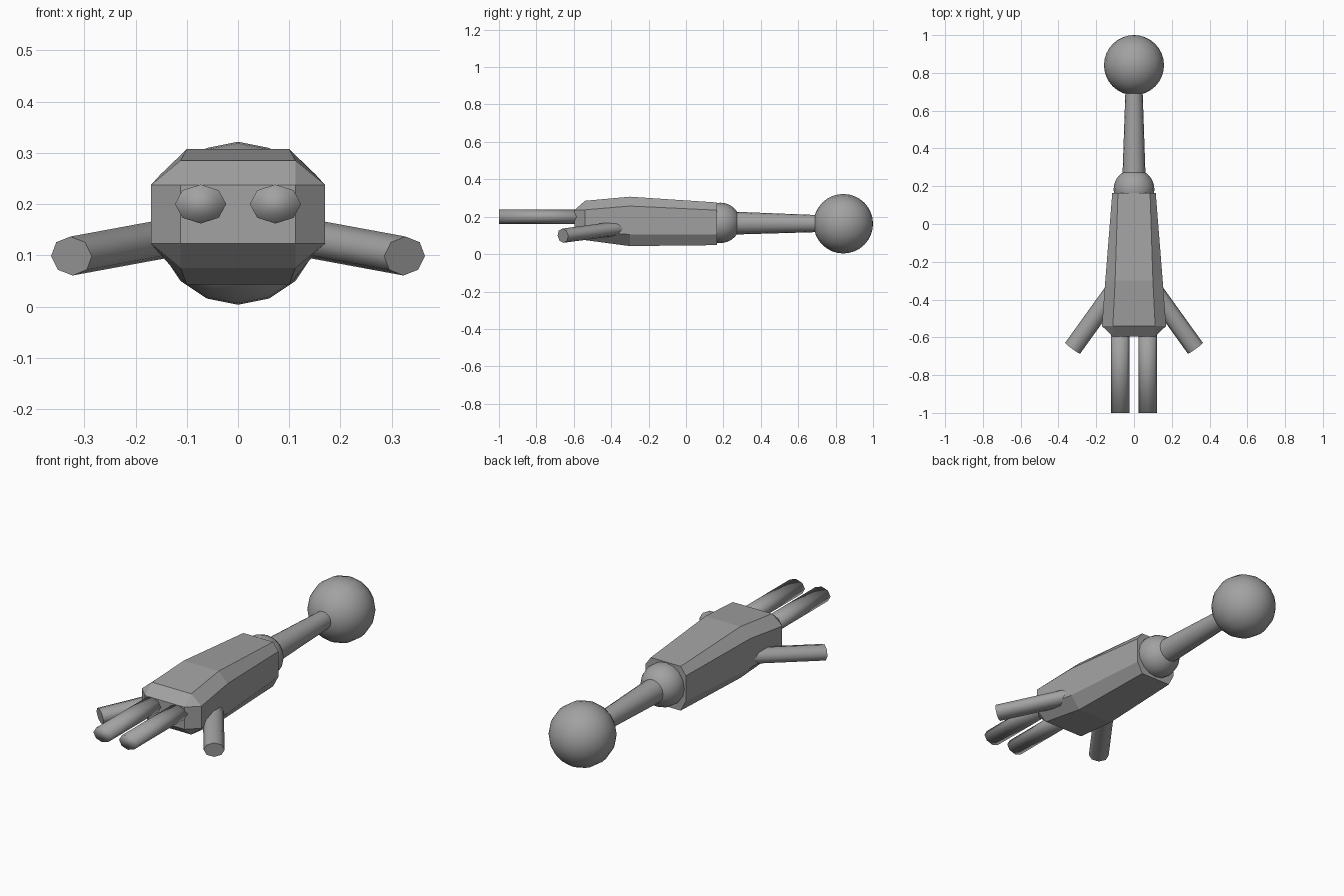
import bpy, bmesh, math
from mathutils import Vector, Matrix

if "Cube" in bpy.data.objects:
    bpy.data.objects.remove(bpy.data.objects["Cube"])

grey = bpy.data.materials.new("grey")
grey.diffuse_color = (0.36, 0.36, 0.36, 1)
grey.use_nodes = True
grey.node_tree.nodes["Principled BSDF"].inputs["Base Color"].default_value = grey.diffuse_color


def finish(name, bm, angle=None):
    """Turn a bmesh into a named object; angle sets the smooth shading limit."""
    bmesh.ops.recalc_face_normals(bm, faces=bm.faces)
    mesh = bpy.data.meshes.new(name)
    bm.to_mesh(mesh)
    bm.free()
    mesh.materials.append(grey)
    ob = bpy.data.objects.new(name, mesh)
    bpy.context.collection.objects.link(ob)
    if angle:
        bpy.ops.object.select_all(action='DESELECT')
        ob.select_set(True)
        bpy.context.view_layer.objects.active = ob
        bpy.ops.object.shade_smooth_by_angle(angle=math.radians(angle))
    return ob


def rod(name, start, end, r1, r2, sides, flat=1.0, angle=40):
    """Tapered rod between two points, its height squashed by flat."""
    start, end = Vector(start), Vector(end)
    axis = (end - start).normalized()
    side = axis.cross(Vector((0, 0, 1))).normalized()
    up = side.cross(axis)
    turn = Matrix((side, up, axis)).transposed().to_4x4()
    bm = bmesh.new()
    bmesh.ops.create_cone(bm, cap_ends=True, segments=sides, radius1=r1, radius2=r2,
                          depth=(end - start).length)
    bmesh.ops.transform(bm, verts=bm.verts, matrix=Matrix.Translation((start + end) / 2)
                        @ turn @ Matrix.Diagonal((1, flat, 1, 1)))
    return finish(name, bm, angle)


def ball(name, y, z, r):
    """Sphere with its poles along the arm."""
    bm = bmesh.new()
    bmesh.ops.create_uvsphere(bm, u_segments=16, v_segments=16, radius=r)
    bmesh.ops.transform(bm, verts=bm.verts, matrix=Matrix.Translation((0, y, z))
                        @ Matrix.Rotation(math.pi / 2, 4, 'X'))
    return finish(name, bm, 60)


# Palm: chamfered rings of y, half width, top half width, and four heights
rings = [(-0.54, 0.17, 0.112, 0.075, 0.123, 0.237, 0.285),
         (-0.30, 0.152, 0.10, 0.043, 0.105, 0.257, 0.307),
         (0.165, 0.115, 0.085, 0.048, 0.105, 0.235, 0.276)]
bm = bmesh.new()
loops = []
for y, w, t, z0, z1, z2, z3 in rings:
    pts = [(t, z0), (w, z1), (w, z2), (t, z3), (-t, z3), (-w, z2), (-w, z1), (-t, z0)]
    loops.append([bm.verts.new((x, y, z)) for x, z in pts])
for a, b in zip(loops, loops[1:]):
    for i in range(8):
        j = (i + 1) % 8
        bm.faces.new((a[i], a[j], b[j], b[i]))
bm.faces.new(loops[-1])
# Palm front: smaller rectangle with bevelled sides and triangular corners
front = [bm.verts.new((x, -0.595, z)) for x, z in
         ((0.112, 0.123), (0.112, 0.237), (-0.112, 0.237), (-0.112, 0.123))]
bm.faces.new(front)
ring = loops[0]
for i in range(4):
    a, b = ring[2 * i], ring[2 * i + 1]
    bm.faces.new((front[i], a, b))
    bm.faces.new((front[i], b, ring[(2 * i + 2) % 8], front[(i + 1) % 4]))
finish("palm", bm)

# Fingers and thumbs on both sides
for s, label in ((-1, "left"), (1, "right")):
    rod(label + "_finger", (s * 0.073, -0.5, 0.2), (s * 0.073, -1, 0.2),
        0.05, 0.05, 8, 0.76, 180)
    rod(label + "_thumb", (s * 0.10, -0.345, 0.14), (s * 0.325, -0.658, 0.0985),
        0.049, 0.049, 8, 0.78, 60)

# Wrist, forearm and elbow
ball("wrist", 0.183, 0.167, 0.108)
rod("forearm", (0, 0.2, 0.166), (0, 0.75, 0.163), 0.063, 0.044, 16)
ball("elbow", 0.841, 0.1625, 0.159)
